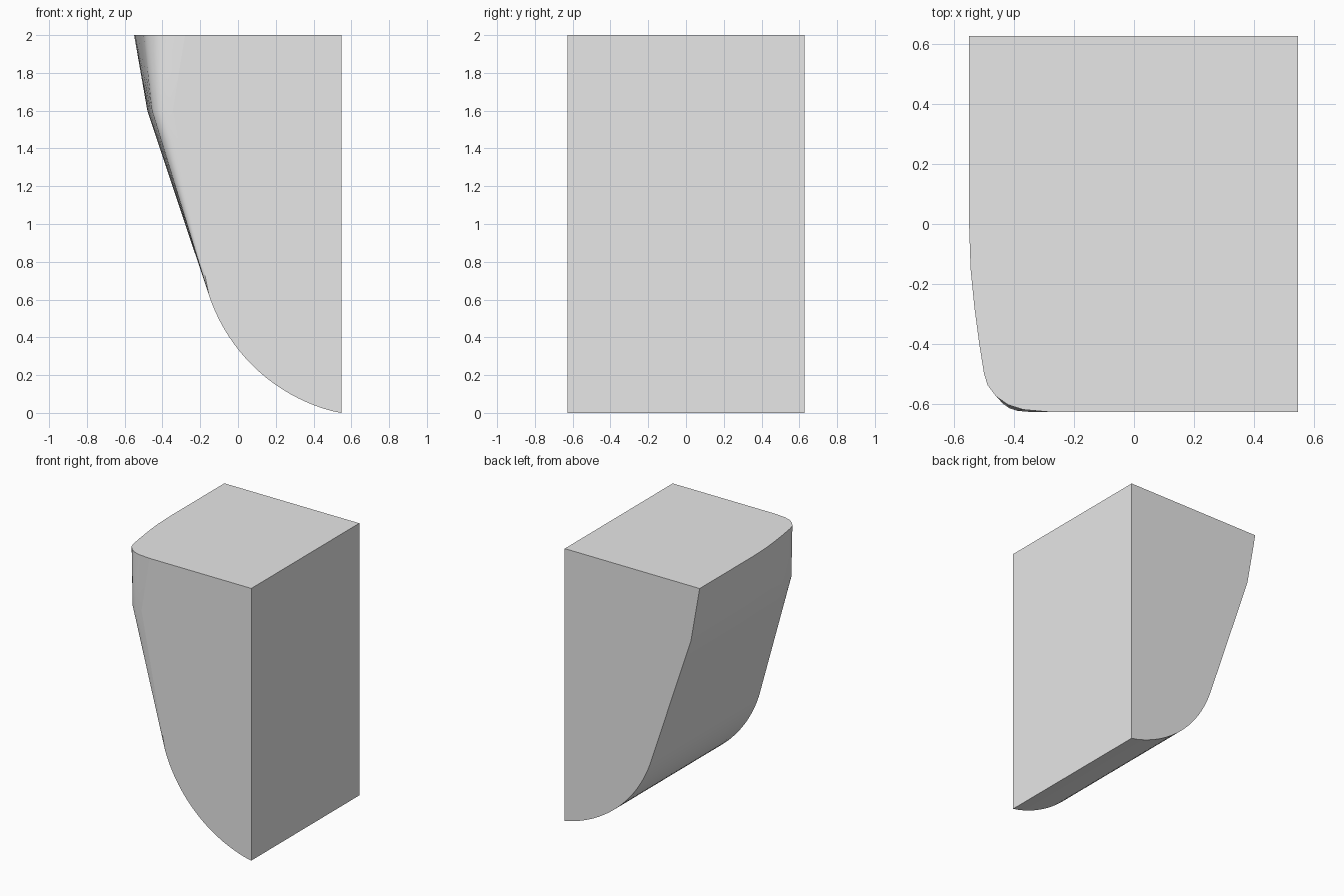
import bpy, bmesh
from math import cos, sin, radians

cube = bpy.data.objects.get("Cube")
if cube:
    bpy.data.objects.remove(cube, do_unlink=True)

RIGHT, HALF = 0.547, 0.627

# Side profile, top to bottom: left edge x, height z, corner rounding amount
profile = [(-0.55, 2.0, 1.0), (-0.515, 1.8, 0.75), (-0.48, 1.6, 0.5)]
arc = [radians(198.4 + 59.6 * i / 20) for i in range(21)]
arc = [(0.74 + 0.942 * cos(a), max(0.0, 0.92 + 0.942 * sin(a))) for a in arc]
arc[-1] = (RIGHT, 0.0)
for i in range(1, 6):
    t = i / 6
    profile.append((-0.48 + t * (arc[0][0] + 0.48), 1.6 + t * (arc[0][1] - 1.6), 0.5 * (1 - t)))
profile += [(x, z, 0.0) for x, z in arc]

# Front corner rounding: inward offset from the left edge, y
corner = [(0, HALF), (0, 0), (0.005, -0.15), (0.018, -0.28), (0.034, -0.4), (0.05, -0.5),
          (0.062, -0.538), (0.09, -0.575), (0.13, -0.603), (0.18, -0.619), (0.27, -HALF)]


def section(bm, x, z, amount):
    """One level of the curved skin, from the back edge to the front edge."""
    points = []
    for i, (inset, y) in enumerate(corner):
        # Without rounding the points slide out to a square corner
        square = -HALF if i > 5 else y * (HALF / 0.5 if y < 0 else 1)
        points.append(bm.verts.new((x + inset * amount, y * amount + square * (1 - amount), z)))
    return points


bm = bmesh.new()
rows = [section(bm, *p) for p in profile]

# Curved left skin
for upper, lower in zip(rows, rows[1:]):
    for i in range(len(corner) - 1):
        face = bm.faces.new((upper[i], lower[i], lower[i + 1], upper[i + 1]))
        face.material_index = 0

# Flat top, front, back and right
top_back = bm.verts.new((RIGHT, HALF, 2))
top_front = bm.verts.new((RIGHT, -HALF, 2))
caps = [bm.faces.new(rows[0] + [top_front, top_back]),
        bm.faces.new([r[-1] for r in rows] + [top_front]),
        bm.faces.new([top_back] + [r[0] for r in reversed(rows)]),
        bm.faces.new([top_back, top_front] + rows[-1][::-1])]
bmesh.ops.remove_doubles(bm, verts=bm.verts, dist=0.0005)
bmesh.ops.recalc_face_normals(bm, faces=bm.faces)
flat = [f.index for f in bm.faces]
mesh = bpy.data.meshes.new("curved_block")
bm.to_mesh(mesh)
bm.free()

block = bpy.data.objects.new("curved_block", mesh)
bpy.context.collection.objects.link(block)
bpy.context.view_layer.objects.active = block
block.select_set(True)
bpy.ops.object.shade_smooth_by_angle(angle=radians(30))
for poly in mesh.polygons:
    if len(poly.vertices) > 4:
        poly.use_smooth = False

# Plain grey surface
grey = bpy.data.materials.new("light_grey")
grey.use_nodes = True
grey.diffuse_color = (0.8, 0.8, 0.8, 1)
grey.node_tree.nodes["Principled BSDF"].inputs["Base Color"].default_value = (0.8, 0.8, 0.8, 1)
mesh.materials.append(grey)
